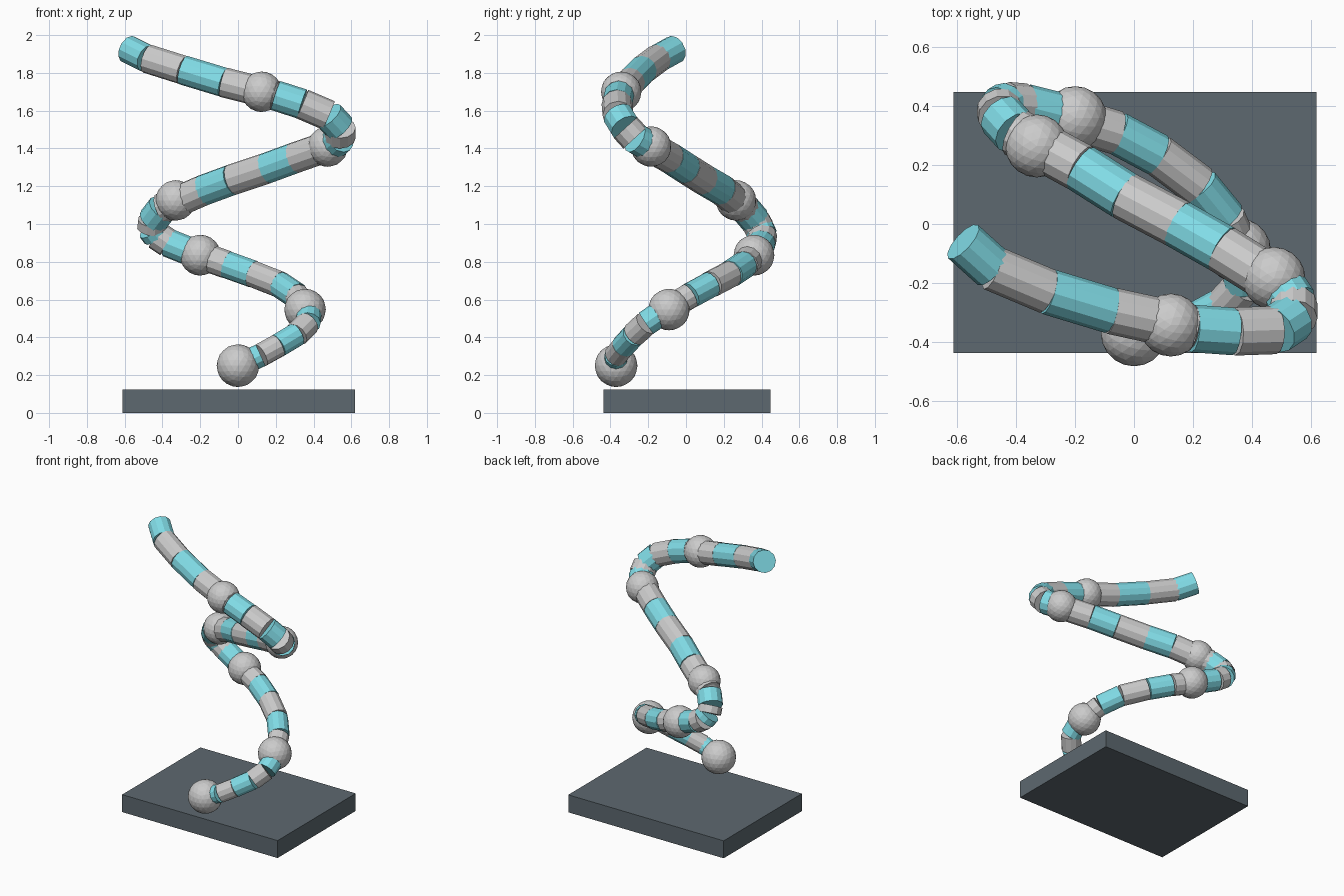
import bpy
from mathutils import Vector

teal = bpy.data.materials.new("teal")
teal.diffuse_color = (0.22, 0.72, 0.80, 1)
slate = bpy.data.materials.new("slate")
slate.diffuse_color = (0.11, 0.14, 0.16, 1)

# Base slab
bpy.ops.mesh.primitive_cube_add(size=1, location=(0.004, 0.005, 0.0625))
base = bpy.context.object
base.name = "base_slab"
base.scale = (1.232, 0.885, 0.125)
base.data.materials.append(slate)

# Joints of the winding tube, bottom to top
path = [Vector(p) for p in (
    (0, -.37, .25), (.12, -.37, .305), (.21, -.33, .355), (.31, -.275, .415),
    (.37, -.21, .475), (.375, -.13, .53), (.31, .02, .62), (.22, .13, .68),
    (.08, .235, .735), (-.06, .31, .785), (-.27, .375, .86), (-.37, .40, .90),
    (-.43, .405, .94), (-.455, .39, .975), (-.45, .365, 1.02), (-.40, .31, 1.085),
    (-.18, .19, 1.18), (-.03, .095, 1.235), (.15, 0, 1.295), (.30, -.085, 1.35),
    (.50, -.21, 1.42), (.54, -.27, 1.455), (.54, -.32, 1.51), (.48, -.36, 1.575),
    (.34, -.365, 1.635), (.20, -.355, 1.68), (-.075, -.295, 1.75),
    (-.29, -.23, 1.815), (-.48, -.15, 1.875), (-.58, -.06, 1.925))]


def band(i, a, b):
    # Straight faceted cylinder between two joints
    d = b - a
    r = 0.062 + 0.021 * min(1, i / 15) - 0.007 * max(0, (i - 22) / 6)
    bpy.ops.mesh.primitive_cylinder_add(vertices=12, radius=r, depth=d.length,
                                        location=(a + b) / 2)
    ob = bpy.context.object
    ob.rotation_mode = 'QUATERNION'
    ob.rotation_quaternion = d.to_track_quat('Z', 'Y')
    ob.name = f"tube_band_{i + 1}"
    if i % 2 == 0:
        ob.data.materials.append(teal)


for i in range(len(path) - 1):
    band(i, path[i], path[i + 1])

# Faceted beads threaded on the tube
beads = [(0, -.37, .25, .113), (.355, -.09, .547, .11), (-.2, .36, .835, .108),
         (-.33, .265, 1.125, .107), (.475, -.185, 1.41, .107), (.125, -.343, 1.7, .107)]
for n, (x, y, z, r) in enumerate(beads):
    bpy.ops.mesh.primitive_ico_sphere_add(subdivisions=3, radius=r, location=(x, y, z))
    bpy.context.object.name = f"bead_{n + 1}"
